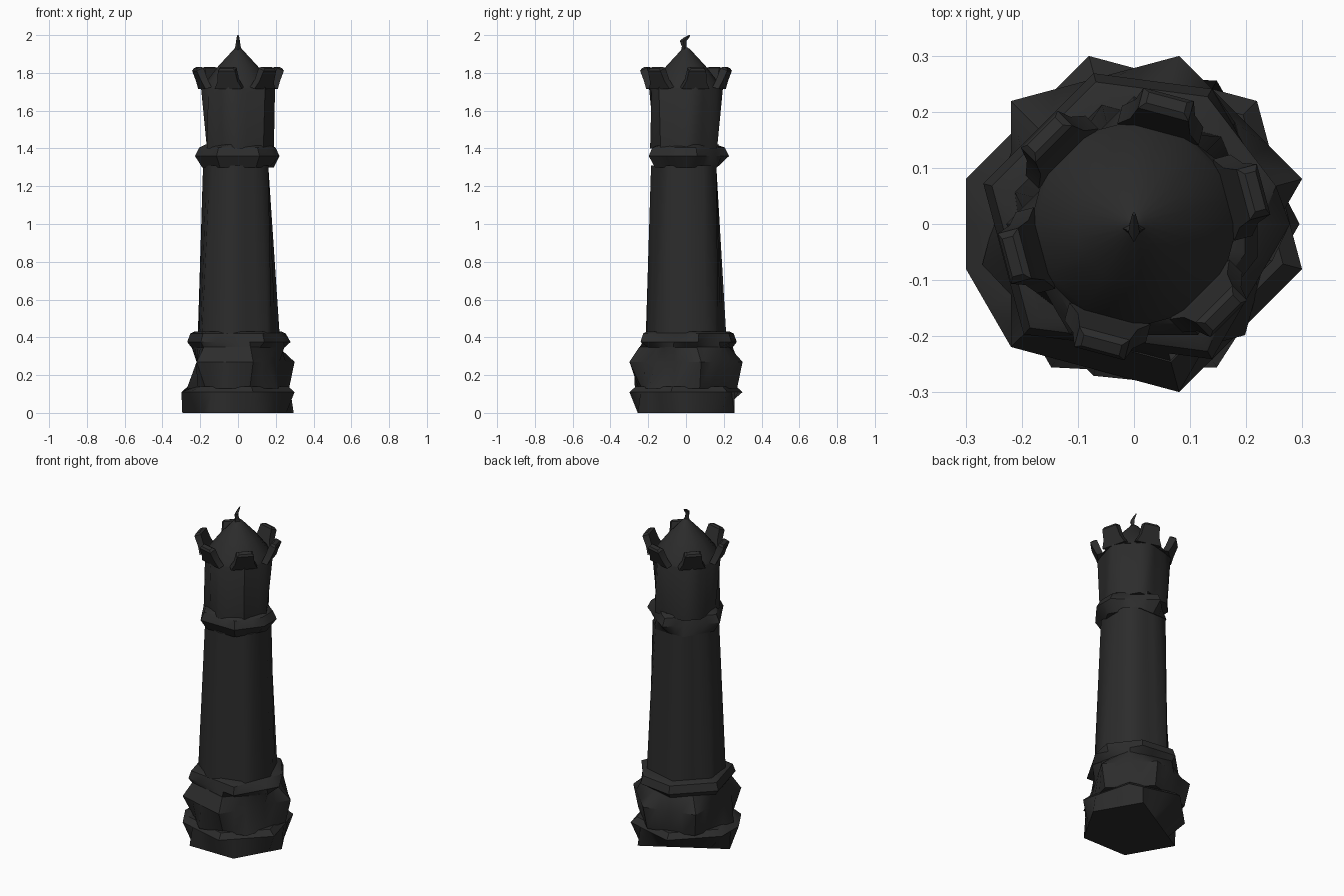
import bpy
import bmesh
from math import sin, cos, radians, pi
from mathutils import Vector, Matrix

cube = bpy.data.objects.get("Cube")
if cube:
    bpy.data.objects.remove(cube, do_unlink=True)

black = bpy.data.materials.new("black")
black.use_nodes = True
tone = (0.025, 0.025, 0.025, 1)
black.diffuse_color = tone
black.node_tree.nodes["Principled BSDF"].inputs["Base Color"].default_value = tone

STEP = 15
HEX = (0, 60, 120, 180, 240, 300)
HEX_TURNED = (15, 75, 135, 195, 255, 315)
HEX_OPPOSED = (45, 105, 165, 225, 285, 345)


def finish(name, bm, smooth=35):
    """Turn a bmesh into a shaded object."""
    bmesh.ops.recalc_face_normals(bm, faces=bm.faces)
    mesh = bpy.data.meshes.new(name)
    bm.to_mesh(mesh)
    bm.free()
    mesh.materials.append(black)
    obj = bpy.data.objects.new(name, mesh)
    bpy.context.collection.objects.link(obj)
    bpy.ops.object.select_all(action="DESELECT")
    obj.select_set(True)
    bpy.context.view_layer.objects.active = obj
    bpy.ops.object.shade_smooth_by_angle(angle=radians(smooth))
    return obj


def polygon_radius(radius, corners, angle):
    """Distance to the edge of a polygon whose corners lie on a circle."""
    for a, b in zip(corners, corners[1:] + (corners[0] + 360,)):
        for t in (angle, angle + 360):
            if a <= t <= b:
                half, mid = radians(b - a) / 2, radians((a + b) / 2)
                return radius * cos(half) / cos(radians(t) - mid)
    return radius


def skin(bm, rings):
    """Join rings of vertices into a closed tube."""
    n = len(rings[0])
    for low, high in zip(rings, rings[1:]):
        for i in range(n):
            j = (i + 1) % n
            bm.faces.new((low[i], low[j], high[j], high[i]))
    bm.faces.new(rings[0][::-1])
    bm.faces.new(rings[-1])


def stack(name, *levels):
    """Loft a solid through levels of (height, radius, corner angles)."""
    bm = bmesh.new()
    rings = []
    for z, radius, corners in levels:
        ring = []
        for angle in range(0, 360, STEP):
            r = polygon_radius(radius, corners, angle)
            t = radians(angle)
            ring.append(bm.verts.new((r * cos(t), r * sin(t), z)))
        rings.append(ring)
    skin(bm, rings)
    return finish(name, bm)


# Foot and bulging body
stack("foot",
      (0, 0.295, (0, 60, 180, 240, 300)),
      (0.11, 0.31, (45, 105, 165, 195, 225, 285, 345)),
      (0.14, 0.275, HEX_OPPOSED))
stack("body",
      (0.13, 0.28, HEX_TURNED),
      (0.27, 0.31, (15, 75, 135, 225, 285)),
      (0.35, 0.255, HEX_OPPOSED))

# Lower collar, shaft and neck collar
stack("lower_collar",
      (0.345, 0.255, HEX_OPPOSED),
      (0.375, 0.278, (0, 60, 105, 165, 225, 300)),
      (0.42, 0.262, (15, 60, 105, 165, 225, 300)),
      (0.432, 0.235, (15, 60, 105, 165, 225, 300)))
stack("shaft",
      (0.42, 0.22, (0, 45, 105, 165, 210, 255, 315)),
      (1.31, 0.185, (30, 60, 120, 180, 225, 270, 330)))
stack("neck_collar",
      (1.30, 0.19, HEX),
      (1.36, 0.228, (15, 90, 180, 240, 300, 345)),
      (1.405, 0.205, (15, 90, 180, 240, 300, 345)),
      (1.42, 0.18, HEX_TURNED))

# Head, flaring slightly up to the rim
stack("head",
      (1.40, 0.19, (0, 60, 120, 150, 210, 270, 315)),
      (1.725, 0.203, HEX_TURNED),
      (1.74, 0.195, HEX_TURNED))


# Crown points, leaning outward over the corners of the rim
def crown_point(name, angle):
    bm = bmesh.new()
    # each level: inner radius, outer radius, half width, inner and outer height
    levels = ((0.165, 0.198, 0.075, 1.725, 1.715),
              (0.18, 0.215, 0.055, 1.765, 1.755),
              (0.205, 0.243, 0.045, 1.836, 1.82))
    rings = [[bm.verts.new(p) for p in ((r0, -w, z0), (r1, -w, z1),
                                        (r1, w, z1), (r0, w, z0))]
             for r0, r1, w, z0, z1 in levels]
    skin(bm, rings)
    top_edges = [e for e in bm.edges if min(v.co.z for v in e.verts) > 1.8]
    bmesh.ops.bevel(bm, geom=top_edges, offset=0.01, segments=1,
                    affect="EDGES")
    bmesh.ops.rotate(bm, verts=bm.verts, cent=(0, 0, 0),
                     matrix=Matrix.Rotation(radians(angle), 3, "Z"))
    finish(name, bm)


for number, angle in enumerate(HEX_TURNED, 1):
    crown_point(f"crown_point_{number}", angle)

# Domed cap inside the crown
ROUND = tuple(range(0, 360, 30))
stack("cap",
      (1.72, 0.185, ROUND),
      (1.745, 0.175, ROUND),
      (1.835, 0.105, ROUND),
      (1.925, 0.022, ROUND),
      (1.935, 0.008, ROUND))

# Small bent spire on the cap
bm = bmesh.new()
rings = []
for y, z, wide, deep in ((-0.005, 1.90, 0.03, 0.025),
                         (-0.01, 1.94, 0.014, 0.012),
                         (-0.015, 1.97, 0.01, 0.018),
                         (0.004, 1.988, 0.007, 0.014),
                         (0.018, 2.0, 0.003, 0.004)):
    rings.append([bm.verts.new(Vector((wide * cos(k * pi / 2),
                                       y + deep * sin(k * pi / 2), z)))
                  for k in range(4)])
skin(bm, rings)
finish("spire", bm)
